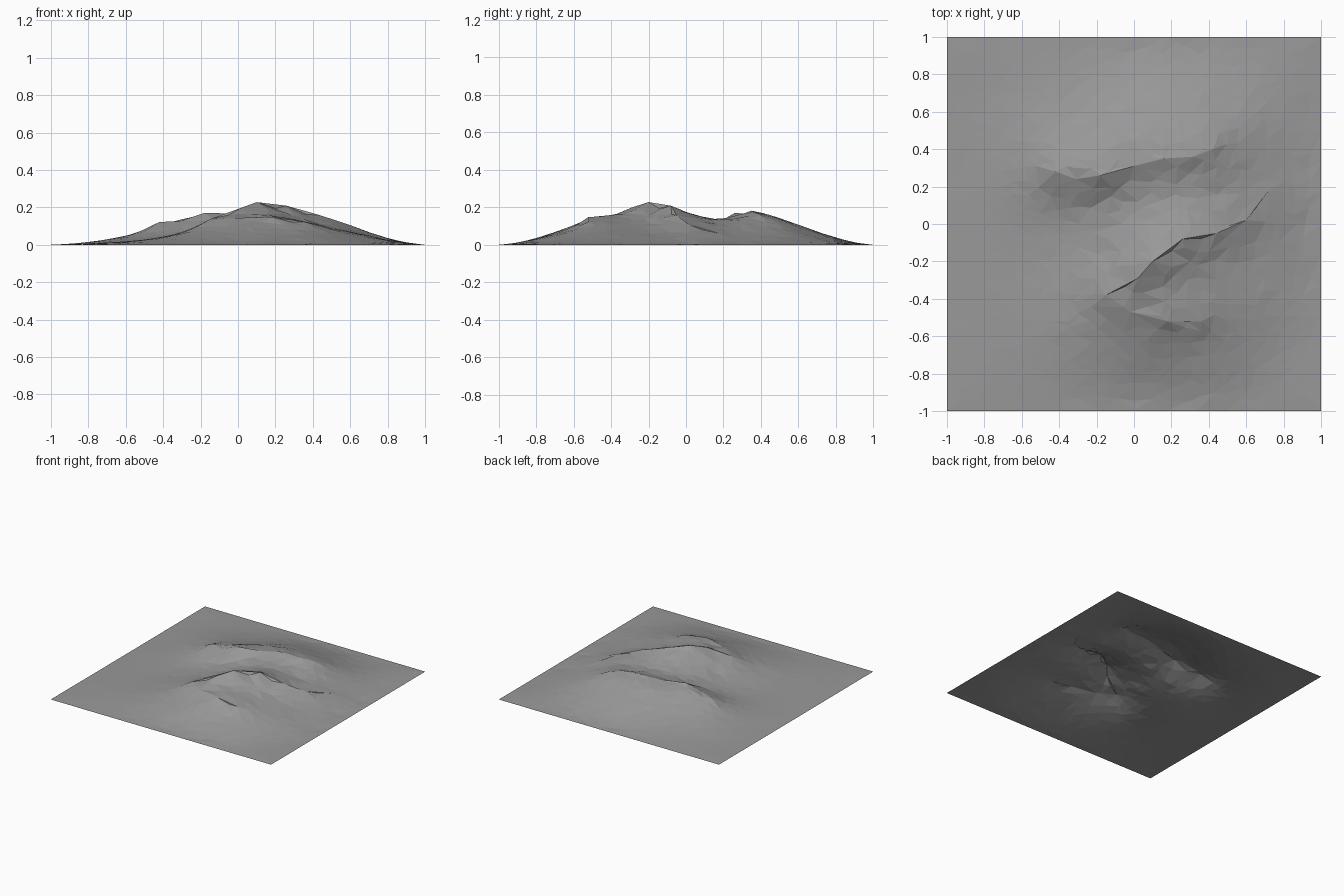
import bpy
import bmesh
import math
import random
from mathutils import Vector
from mathutils.geometry import delaunay_2d_cdt

random.seed(4)

cube = bpy.data.objects.get("Cube")
if cube:
    bpy.data.objects.remove(cube, do_unlink=True)

# Landforms, as (x, y, height)
north_ridge = [(-.42, .28, .12), (-.31, .24, .13), (-.18, .26, .173), (0, .31, .168),
               (.16, .35, .18), (.32, .36, .175), (.42, .4, .158)]
south_ridge = [(-.15, -.38, .135), (.02, -.29, .198), (.1, -.2, .225), (.26, -.08, .207),
               (.44, -.05, .155), (.6, .02, .105), (.72, .18, .06)]
front_spur = [(-.02, -.47, .143), (.18, -.52, .148), (.36, -.52, .12)]
valley = [(-.4, 0, .04), (-.45, .12, .055), (-.25, .11, .075), (-.05, .16, .105),
          (.12, .2, .135), (.3, .25, .138), (.2, .08, .145), (.42, .14, .12),
          (.6, .25, .085), (0, -.1, .14), (-.16, -.18, .09)]
ridge_feet = [(.07, -.39, .15), (.25, -.28, .148), (.42, -.2, .11), (.62, -.12, .07),
              (.2, -.64, .082), (.36, -.63, .075), (-.1, -.58, .085)]
outer_slopes = [(.2, .5, .14), (.15, .62, .1), (.15, .75, .055), (-.3, .45, .09),
                (-.3, .65, .04), (.55, .5, .09), (.5, .7, .045), (-.6, .35, .045),
                (-.68, .1, .025), (-.32, -.38, .06), (-.45, -.2, .028), (-.7, -.4, .012),
                (-.4, -.6, .035), (0, -.75, .05), (.4, -.76, .045), (.65, -.4, .06),
                (.82, 0, .03), (.76, .4, .035), (.7, -.7, .02), (-.7, .7, .01)]
ridges = [north_ridge, south_ridge, front_spur]


def border(half, steps):
    """Points around a square, without repeating the corners."""
    points = []
    for i in range(steps):
        t = -half + 2 * half * i / steps
        points += [(t, -half), (half, t), (-t, half), (-half, -t)]
    return points


def solve(matrix, values):
    """Gaussian elimination with pivoting."""
    n = len(values)
    rows = [row[:] + [v] for row, v in zip(matrix, values)]
    for i in range(n):
        pivot = max(range(i, n), key=lambda r: abs(rows[r][i]))
        rows[i], rows[pivot] = rows[pivot], rows[i]
        for r in range(i + 1, n):
            f = rows[r][i] / rows[i][i]
            for c in range(i, n + 1):
                rows[r][c] -= f * rows[i][c]
    result = [0.0] * n
    for i in reversed(range(n)):
        known = sum(rows[i][c] * result[c] for c in range(i + 1, n))
        result[i] = (rows[i][n] - known) / rows[i][i]
    return result


# Height function: radial interpolation through the landforms down to a flat rim
controls = sum(ridges, []) + valley + ridge_feet + outer_slopes
controls += [(x, y, 0.0) for x, y in border(1, 7)]
controls += [(x, y, .004) for x, y in border(.91, 6)]
weights = solve([[math.dist(a[:2], b[:2]) for b in controls] for a in controls],
                [c[2] for c in controls])


def height(x, y):
    z = sum(w * math.dist((x, y), c[:2]) for w, c in zip(weights, controls))
    return max(z, 0.0)


# Crest lines, kept as edges in the triangulation
points, edges = [], []
for ridge in ridges:
    for i, (x, y, z) in enumerate(ridge):
        points.append(Vector((x, y)))
        if i:
            edges.append((len(points) - 2, len(points) - 1))
crest_points = points[:]

# Rim and scattered ground points
rim = border(1, 12)
points += [Vector(p) for p in rim]
cells = 28
step = 2 / cells
for i in range(1, cells):
    for j in range(1, cells):
        p = Vector((-1 + i * step, -1 + j * step))
        p += Vector((random.uniform(-.35, .35), random.uniform(-.35, .35))) * step
        if min((p - c).length for c in crest_points) > step * .6:
            points.append(p)

flat, _, triangles, *_ = delaunay_2d_cdt(points, edges, [], 0, 1e-5)

# Terrain sheet with slightly uneven ground
bm = bmesh.new()
verts = []
for p in flat:
    z = height(p.x, p.y)
    verts.append(bm.verts.new((p.x, p.y, z * random.uniform(.97, 1.02))))
for tri in triangles:
    bm.faces.new([verts[i] for i in tri])
bmesh.ops.recalc_face_normals(bm, faces=bm.faces)
if sum(f.normal.z for f in bm.faces) < 0:
    bmesh.ops.reverse_faces(bm, faces=bm.faces)
mesh = bpy.data.meshes.new("terrain")
bm.to_mesh(mesh)
bm.free()

# Grey rock
rock = bpy.data.materials.new("rock_grey")
rock.use_nodes = True
rock.diffuse_color = (.32, .32, .32, 1)
rock.node_tree.nodes["Principled BSDF"].inputs["Base Color"].default_value = rock.diffuse_color
mesh.materials.append(rock)

terrain = bpy.data.objects.new("terrain", mesh)
bpy.context.collection.objects.link(terrain)
